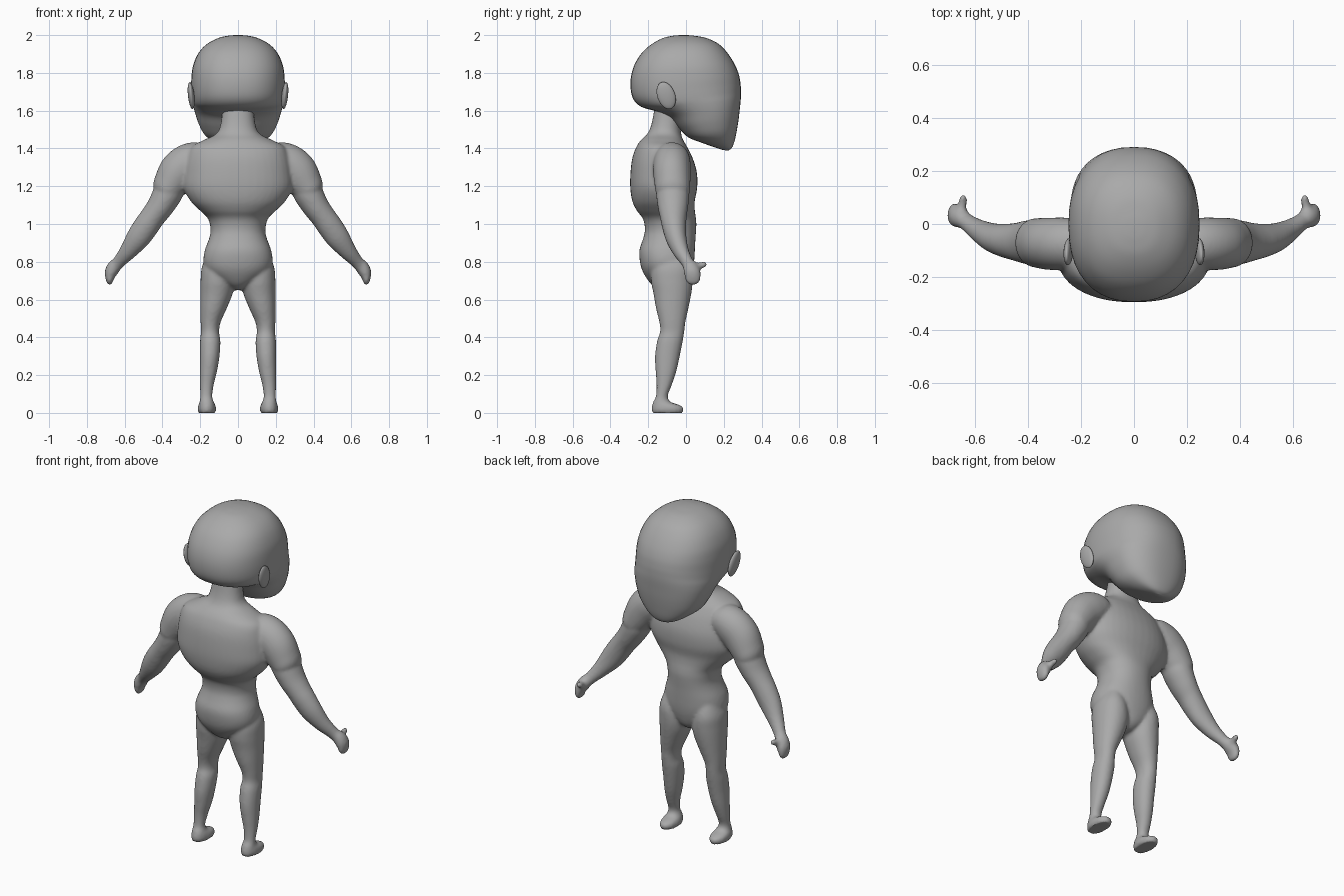
import bpy, bmesh, math
from mathutils import Vector, Matrix

if "Cube" in bpy.data.objects:
    bpy.data.objects.remove(bpy.data.objects["Cube"])

SEG = 40
STEPS = 5

grey = bpy.data.materials.new("mid_grey")
grey.diffuse_color = (.4, .4, .4, 1)
grey.use_nodes = True
grey.node_tree.nodes["Principled BSDF"].inputs["Base Color"].default_value = grey.diffuse_color


def smooth_rows(rows):
    """Catmull-Rom interpolation of loft rows."""
    out = []
    n = len(rows)
    for i in range(n - 1):
        quad = (rows[max(i - 1, 0)], rows[i], rows[i + 1], rows[min(i + 2, n - 1)])
        for s in range(STEPS):
            t = s / STEPS
            out.append([0.5 * (2 * b + (c - a) * t + (2 * a - 5 * b + 4 * c - d) * t * t
                               + (3 * b - a - 3 * c + d) * t ** 3) for a, b, c, d in zip(*quad)])
    out.append(list(rows[-1]))
    return out


def spow(v, p):
    return math.copysign(abs(v) ** p, v)


def skin(name, rings, mirror=False):
    """Closed skin through rings of points, optionally mirrored across x."""
    bm = bmesh.new()
    loops = [[bm.verts.new(p) for p in r] for r in rings]
    for a, b in zip(loops, loops[1:]):
        for j in range(SEG):
            k = (j + 1) % SEG
            bm.faces.new((a[j], a[k], b[k], b[j]))
    bm.faces.new(loops[0][::-1])
    bm.faces.new(loops[-1])
    bmesh.ops.recalc_face_normals(bm, faces=bm.faces)
    me = bpy.data.meshes.new(name)
    bm.to_mesh(me)
    ob = bpy.data.objects.new(name, me)
    bpy.context.collection.objects.link(ob)
    if mirror:
        ob.modifiers.new("mirror", 'MIRROR').use_mirror_merge = False
    return ob


def select(obs):
    bpy.ops.object.select_all(action='DESELECT')
    for ob in obs:
        ob.select_set(True)
    bpy.context.view_layer.objects.active = obs[0]


def finish(ob):
    ob.data.materials.clear()
    ob.data.materials.append(grey)
    select([ob])
    bpy.ops.object.shade_smooth_by_angle(angle=math.radians(60))


def tilted(name, rows, power=2.0, mirror=False):
    """Sections, bottom up: x centre, half width, back y, back z, front y, front z."""
    rings = []
    for xc, w, y0, z0, y1, z1 in smooth_rows(rows):
        ring = []
        for j in range(SEG):
            a = 2 * math.pi * j / SEG
            f = 0.5 + 0.5 * spow(math.sin(a), 2 / power)
            ring.append((xc + w * spow(math.cos(a), 2 / power), y0 + (y1 - y0) * f, z0 + (z1 - z0) * f))
        rings.append(ring)
    return skin(name, rings, mirror)


def stack(name, rows, power=2.0, mirror=False):
    """Horizontal sections, bottom up: z, x centre, half width, y min, y max."""
    return tilted(name, [(xc, w, y0, z, y1, z) for z, xc, w, y0, y1 in rows], power, mirror)


def limb(name, rows):
    """Sections across a path: x, y, z, radius across, radius in depth."""
    rows = smooth_rows(rows)
    rings = []
    for i, (x, y, z, ra, rb) in enumerate(rows):
        t = Vector(rows[min(i + 1, len(rows) - 1)][:3]) - Vector(rows[max(i - 1, 0)][:3])
        ref = Vector((0, 1, 0)) if abs(t.normalized().y) < 0.8 else Vector((0, 0, 1))
        side = ref.cross(t).normalized()
        depth = t.cross(side).normalized()
        rings.append([Vector((x, y, z)) + side * ra * math.cos(a) + depth * rb * math.sin(a)
                      for a in (2 * math.pi * j / SEG for j in range(SEG))])
    return skin(name, rings, True)


# head: sections fan from the chin and jaw line up to the crown, face toward +y
head = tilted("head", [
    (0, .02, .195, 1.392, .222, 1.388), (0, .075, .14, 1.41, .242, 1.402), (0, .13, .07, 1.435, .256, 1.435),
    (0, .178, .01, 1.46, .268, 1.49), (0, .208, -.04, 1.51, .278, 1.55), (0, .227, -.09, 1.565, .285, 1.61),
    (0, .238, -.16, 1.597, .29, 1.66), (0, .244, -.24, 1.622, .291, 1.70), (0, .247, -.283, 1.67, .289, 1.74),
    (0, .247, -.294, 1.75, .28, 1.79), (0, .238, -.278, 1.83, .258, 1.845), (0, .21, -.237, 1.902, .22, 1.905),
    (0, .165, -.182, 1.952, .173, 1.953), (0, .103, -.12, 1.985, .107, 1.985),
    (0, .05, -.065, 1.997, .04, 1.997), (0, .01, -.025, 2.0, 0, 2.0)], 2.3)
finish(head)

# neck, torso, waist and pelvis
torso = stack("body", [
    (.65, 0, .02, -.13, -.03), (.67, 0, .06, -.17, .0), (.70, 0, .11, -.20, .02),
    (.75, 0, .165, -.23, .035), (.80, 0, .183, -.244, .043), (.86, 0, .176, -.247, .047),
    (.92, 0, .154, -.228, .05), (.96, 0, .145, -.218, .053), (1.0, 0, .149, -.22, .055),
    (1.035, 0, .163, -.232, .052), (1.07, 0, .20, -.26, .047), (1.12, 0, .25, -.284, .046),
    (1.19, 0, .288, -.295, .059), (1.27, 0, .287, -.294, .058), (1.35, 0, .272, -.284, .035),
    (1.41, 0, .245, -.262, .005), (1.445, 0, .18, -.238, -.015), (1.48, 0, .113, -.203, -.026),
    (1.54, 0, .09, -.18, -.028), (1.66, 0, .078, -.16, -.02)], 2.2)

# legs with feet
leg = stack("leg", [
    (0, .165, .043, -.177, -.018), (.012, .165, .049, -.182, -.012), (.033, .165, .048, -.181, -.018),
    (.047, .165, .043, -.178, -.05), (.06, .166, .037, -.173, -.085), (.09, .168, .032, -.159, -.096),
    (.15, .165, .037, -.156, -.074), (.22, .157, .046, -.161, -.051), (.30, .15, .052, -.164, -.033),
    (.38, .147, .054, -.153, -.017), (.43, .148, .048, -.137, -.009), (.48, .145, .053, -.141, -.003),
    (.55, .13, .069, -.158, .012), (.63, .114, .085, -.172, .028), (.70, .108, .09, -.185, .036),
    (.77, .112, .08, -.18, .034), (.85, .11, .05, -.14, .005)], 2.1, True)

# shoulder caps
shoulder = limb("shoulder", [
    (.13, -.085, 1.375, .03, .03), (.18, -.08, 1.355, .08, .085), (.25, -.075, 1.327, .104, .098),
    (.31, -.075, 1.28, .107, .099), (.355, -.072, 1.215, .093, .095), (.382, -.07, 1.17, .077, .088),
    (.395, -.07, 1.145, .05, .06)])

# arms down to the wrist
arm = limb("arm", [
    (.34, -.07, 1.22, .07, .08), (.37, -.07, 1.165, .078, .088), (.41, -.069, 1.095, .071, .081),
    (.45, -.067, 1.04, .066, .071), (.485, -.063, .99, .067, .064), (.53, -.052, .925, .063, .055),
    (.58, -.028, .858, .047, .043), (.625, .002, .805, .035, .033), (.65, .02, .775, .032, .034)])

# mitten hands and thumbs
hand = limb("hand", [
    (.635, .005, .80, .027, .027), (.655, .022, .775, .036, .039), (.672, .033, .745, .034, .044),
    (.679, .036, .715, .024, .042), (.679, .036, .69, .016, .034), (.678, .036, .677, .006, .016)])
thumb = limb("thumb", [
    (.665, .025, .765, .026, .026), (.655, .055, .771, .02, .022), (.648, .08, .781, .017, .018),
    (.645, .1, .786, .015, .016), (.644, .11, .787, .006, .007)])

# fuse the body parts into one softly blended skin
parts = [torso, leg, shoulder, arm, hand, thumb]
select(parts)
bpy.ops.object.convert(target='MESH')
bpy.ops.object.join()
body = bpy.context.view_layer.objects.active
remesh = body.modifiers.new("fuse", 'REMESH')
remesh.mode = 'VOXEL'
remesh.voxel_size = .009
soften = body.modifiers.new("soften", 'SMOOTH')
soften.factor = .5
soften.iterations = 7
bpy.ops.object.convert(target='MESH')
body.name = "body"
for v in body.data.vertices:  # flatten the soles
    if v.co.z < .005:
        v.co.z = 0
finish(body)

# ears
bpy.ops.mesh.primitive_uv_sphere_add(segments=32, ring_count=16, radius=1)
ear = bpy.context.object
ear.name = "ear"
ear.data.transform(Matrix.Translation((.248, -.105, 1.68))
                   @ Matrix.Rotation(math.radians(6), 4, 'Y')
                   @ Matrix.Rotation(math.radians(20), 4, 'X')
                   @ Matrix.Diagonal((.017, .047, .075, 1)))
ear.modifiers.new("mirror", 'MIRROR').use_mirror_merge = False
finish(ear)
